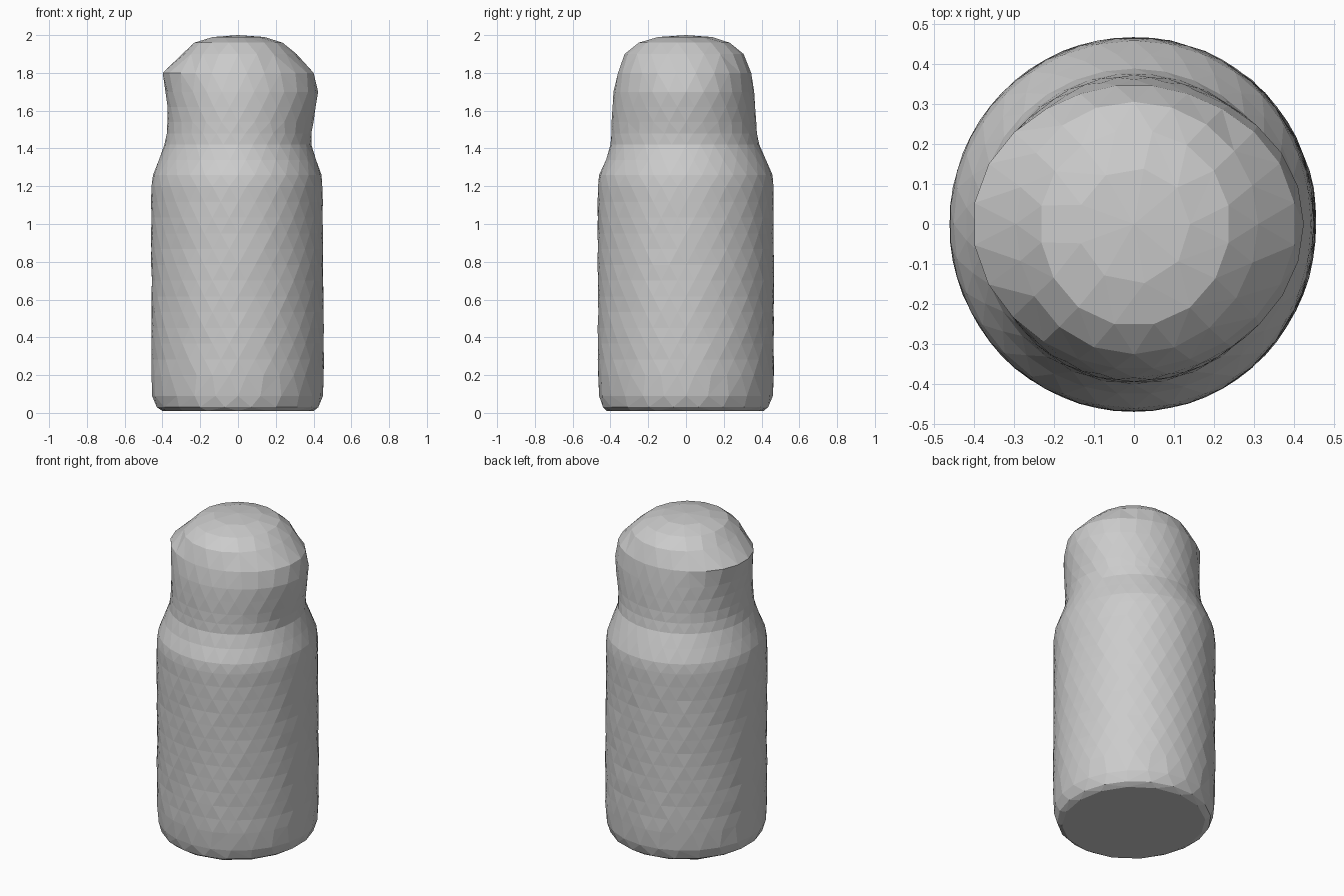
import bpy, bmesh, math, random

if "Cube" in bpy.data.objects:
    bpy.data.objects.remove(bpy.data.objects["Cube"])

random.seed(4)
# Outline: z, left, right, front, back radius, number of sides
PROFILE = [
    (0.01, .40, .40, .42, .41, 16),
    (0.03, .435, .43, .445, .44, 20),
    (0.09, .455, .45, .46, .46, 24),
    (0.20, .458, .456, .466, .466, 32),
    (1.20, .46, .448, .468, .465, 32),
    (1.26, .45, .442, .46, .458, 32),
    (1.34, .42, .415, .425, .425, 32),
    (1.42, .39, .388, .40, .388, 32),
    (1.48, .378, .39, .396, .377, 32),
    (1.54, .374, .40, .394, .372, 28),
    (1.62, .375, .414, .391, .368, 28),
    (1.70, .384, .424, .384, .361, 28),
    (1.80, .403, .405, .363, .348, 24),
    (1.90, .295, .31, .325, .305, 20),
    (1.96, .235, .24, .255, .235, 16),
    (1.99, .14, .14, .15, .14, 9),
]


def body_rings():
    """Add evenly spaced rings along the straight wall."""
    rows = []
    for a, b in zip(PROFILE, PROFILE[1:]):
        steps = 12 if b[0] - a[0] > 0.5 else 1
        for i in range(steps):
            t = i / steps
            rows.append(tuple(p + (q - p) * t for p, q in zip(a[:5], b[:5])) + (a[5],))
    return rows + [PROFILE[-1]]


def make_ring(bm, row, index):
    """One cross-section: rounded body with lips on the left and right."""
    z, left, right, front, back, n = row
    wobble = 0.002 if 0.15 < z < 1.2 else 0
    ring = []
    for i in range(n):
        a = 2 * math.pi * (i + 0.5 * (index % 2)) / n
        c, s = math.cos(a), math.sin(a)
        depth = (front + back) / 2 + (back - front) / 2 * s
        side = right if c > 0 else left
        r = depth + (side - depth) * abs(c) ** 3
        r += random.uniform(-wobble, wobble)
        ring.append((a, bm.verts.new((r * c, r * s, z))))
    return ring


def strip(bm, low, high):
    """Triangulate between two rings that may differ in side count."""
    i = j = 0
    while i < len(low) or j < len(high):
        a, b = low[i % len(low)][1], high[j % len(high)][1]
        next_low = low[(i + 1) % len(low)][0] + (2 * math.pi if i + 1 >= len(low) else 0)
        next_high = high[(j + 1) % len(high)][0] + (2 * math.pi if j + 1 >= len(high) else 0)
        if j >= len(high) or (i < len(low) and next_low <= next_high):
            i += 1
            bm.faces.new((a, low[i % len(low)][1], b))
        else:
            j += 1
            bm.faces.new((a, high[j % len(high)][1], b))


# Faceted jar body with rounded top and small side lips
bm = bmesh.new()
rings = [make_ring(bm, row, k) for k, row in enumerate(body_rings())]
for low, high in zip(rings, rings[1:]):
    strip(bm, low, high)

# Flat base and crown
bm.faces.new([v for _, v in reversed(rings[0])])
top = bm.verts.new((0, 0, 2.0))
crown = [v for _, v in rings[-1]]
for k, v in enumerate(crown):
    bm.faces.new((v, crown[(k + 1) % len(crown)], top))

bmesh.ops.recalc_face_normals(bm, faces=bm.faces)
mesh = bpy.data.meshes.new("jar_body")
bm.to_mesh(mesh)
bm.free()
jar = bpy.data.objects.new("jar_body", mesh)
bpy.context.collection.objects.link(jar)
